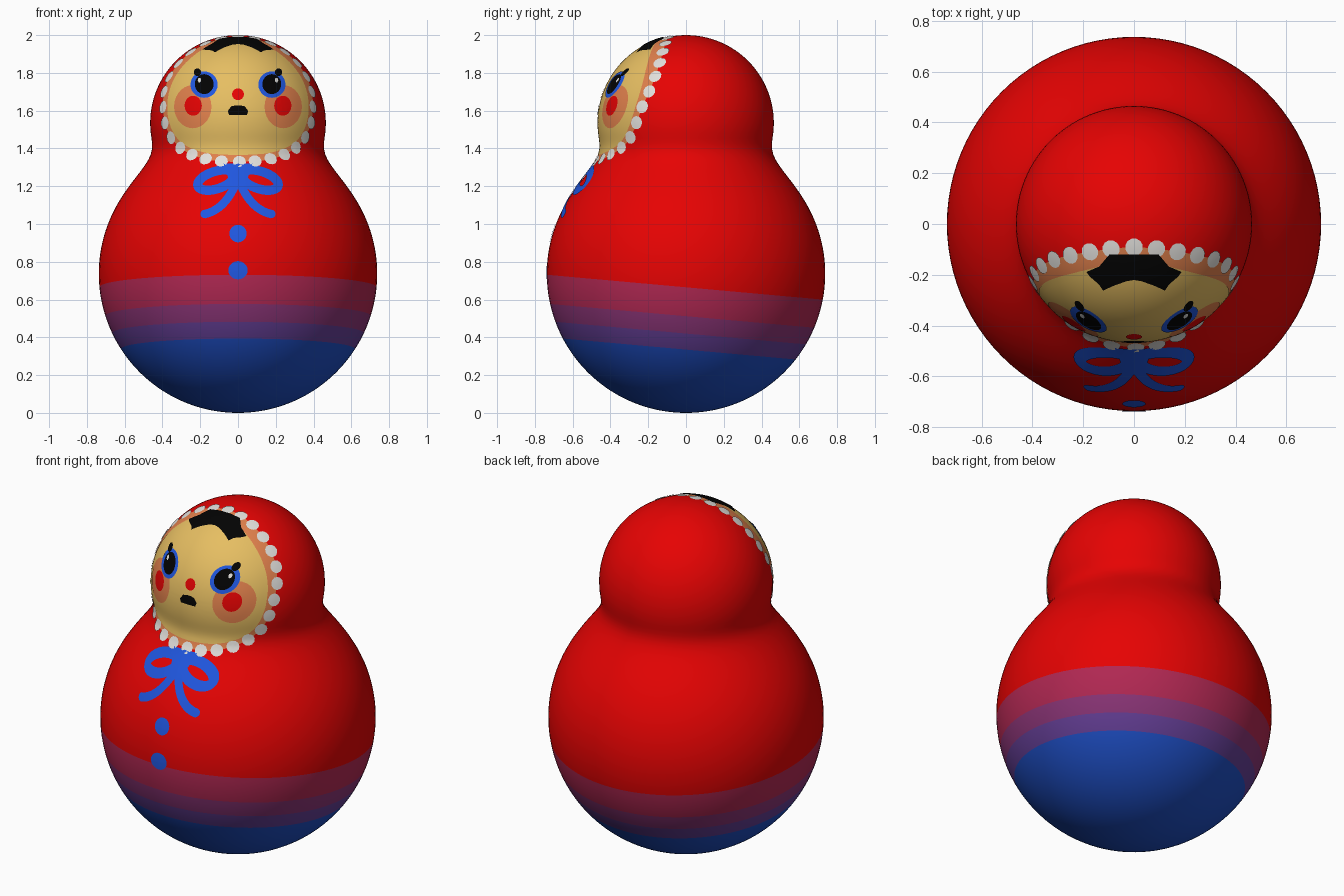
import bpy, bmesh, math
from mathutils import Vector
from mathutils.bvhtree import BVHTree

if "Cube" in bpy.data.objects:
    bpy.data.objects.remove(bpy.data.objects["Cube"])


def material(name, r, g, b):
    m = bpy.data.materials.new(name)
    lin = [(c / 255 / 12.92 if c < 10 else ((c / 255 + 0.055) / 1.055) ** 2.4) for c in (r, g, b)]
    m.diffuse_color = (*lin, 1)
    m.use_nodes = True
    m.node_tree.nodes["Principled BSDF"].inputs["Base Color"].default_value = m.diffuse_color
    return m


RED = material("red", 230, 3, 3)
PLUM = material("plum", 178, 40, 83)
PURPLE = material("purple", 138, 52, 118)
VIOLET = material("violet", 100, 62, 149)
DEEP_BLUE = material("deep blue", 30, 78, 196)
BLUE = material("bright blue", 32, 87, 224)
SKIN = material("skin", 230, 190, 98)
PEACH = material("peach", 224, 128, 76)
WHITE = material("white", 226, 224, 220)
BLACK = material("black", 3, 3, 3)


def finish(bm, name, mats):
    me = bpy.data.meshes.new(name)
    bm.to_mesh(me)
    bm.free()
    for m in mats:
        me.materials.append(m)
    for p in me.polygons:
        p.use_smooth = True
    ob = bpy.data.objects.new(name, me)
    bpy.context.collection.objects.link(ob)
    return ob


# ---- body: two blended balls, turned round the z axis
def radius(z):
    lower = math.sqrt(max(0, 0.737 ** 2 - (z - 0.737) ** 2))
    head = math.sqrt(max(0, 0.465 ** 2 - (z - 1.535) ** 2))
    return (lower ** 6 + head ** 6) ** (1 / 6)


bm = bmesh.new()
steps = 100
heights = [1 - math.cos(math.pi * i / steps) for i in range(steps + 1)]
profile = [bm.verts.new((radius(z), 0, z)) for z in heights]
edges = [bm.edges.new(pair) for pair in zip(profile, profile[1:])]
bmesh.ops.spin(bm, geom=profile + edges, axis=(0, 0, 1), cent=(0, 0, 0),
               angle=2 * math.pi, steps=96)
bmesh.ops.remove_doubles(bm, verts=bm.verts, dist=1e-4)
bmesh.ops.recalc_face_normals(bm, faces=bm.faces)
SURFACE = BVHTree.FromBMesh(bm)

# tilted colour bands round the base
TILT = 0.09
bands = [0.665, 0.512, 0.42, 0.335]
for h in bands:
    bmesh.ops.bisect_plane(bm, geom=bm.verts[:] + bm.edges[:] + bm.faces[:], dist=1e-5,
                           plane_co=(0, 0, h), plane_no=(0, TILT, 1))
for f in bm.faces:
    c = f.calc_center_median()
    f.material_index = sum(c.z + TILT * c.y < h for h in bands)
finish(bm, "body", [RED, PLUM, PURPLE, VIOLET, DEEP_BLUE])


# ---- helpers for paint laid on the body surface
def cast(origin, direction, off):
    loc, nor, _, _ = SURFACE.ray_cast(Vector(origin), Vector(direction))
    if nor.dot(loc - Vector((0, 0, 1))) < 0:
        nor = -nor
    return loc + nor * off


def from_front(x, z, off):
    return cast((x, -3, z), (0, 1, 0), off)


def from_top(x, y, off):
    return cast((x, y, 4), (0, 0, -1), off)


def sheet(name, mat, rows, closed):
    """Skin a grid of 3D points into a thin paint layer."""
    bm = bmesh.new()
    grid = [[bm.verts.new(p) for p in row] for row in rows]
    n = len(rows[0])
    for a, b in zip(grid, grid[1:]):
        for i in range(n if closed else n - 1):
            j = (i + 1) % n
            bm.faces.new((a[i], a[j], b[j], b[i]))
    bmesh.ops.remove_doubles(bm, verts=bm.verts, dist=1e-5)
    bm.normal_update()
    for f in bm.faces:
        if f.normal.dot(f.calc_center_median() - Vector((0, 0, 1))) < 0:
            f.normal_flip()
    return finish(bm, name, [mat])


def patch(name, mat, centre, outline, off, project=from_front, rings=4):
    """Filled shape, drawn flat and projected on the body."""
    cx, cy = centre
    rows = [[project(cx + (x - cx) * k / rings, cy + (y - cy) * k / rings, off)
             for x, y in outline] for k in range(rings + 1)]
    return sheet(name, mat, rows, True)


def oval(name, mat, x, z, rx, rz, off, n=28):
    pts = [(x + rx * math.cos(2 * math.pi * i / n), z + rz * math.sin(2 * math.pi * i / n))
           for i in range(n)]
    return patch(name, mat, (x, z), pts, off)


def dense(pts, k=4):
    out = []
    for (ax, ay), (bx, by) in zip(pts, pts[1:] + pts[:1]):
        out += [(ax + (bx - ax) * i / k, ay + (by - ay) * i / k) for i in range(k)]
    return out


def ribbon(name, path, width, off, closed):
    """Constant-width brush stroke along a path of (x, z)."""
    n, left, mid, right = len(path), [], [], []
    for i, (x, z) in enumerate(path):
        a = path[(i - 1) % n] if closed else path[max(i - 1, 0)]
        b = path[(i + 1) % n] if closed else path[min(i + 1, n - 1)]
        d = Vector((b[0] - a[0], b[1] - a[1])).normalized() * width / 2
        left.append(from_front(x - d.y, z + d.x, off))
        mid.append(from_front(x, z, off))
        right.append(from_front(x + d.y, z - d.x, off))
    return sheet(name, BLUE, [left, mid, right], closed)


# ---- face outline, spaced evenly over the surface
def outline_point(t):
    c, s = math.cos(t), math.sin(t)
    e = 2 / 1.93 if s > 0 else 2 / 2.6
    x = 0.395 * math.copysign(abs(c) ** e, c)
    z = 1.645 + (0.346 if s > 0 else 0.317) * math.copysign(abs(s) ** e, s)
    return from_front(x, z, 0)


N = 84
fine = [outline_point(math.pi / 2 + 2 * math.pi * i / 1200) for i in range(1201)]
lengths = [0]
for a, b in zip(fine, fine[1:]):
    lengths.append(lengths[-1] + (b - a).length)
rim, j = [], 0
for i in range(N):
    while lengths[j] < lengths[-1] * i / N:
        j += 1
    rim.append(fine[j])

HEAD = Vector((0, 0, 1.6))
FRONT = Vector((0, -1, 0))


def face_layer(name, mat, off, inset=0.0, upper_inset=0.0):
    """Layer filling the outline; the upper sides can be drawn in further."""
    rows = [[] for _ in range(17)]
    for p in rim:
        d = (p - HEAD).normalized()
        a = math.atan2(d.z, abs(d.x))
        scale = 1 - inset - upper_inset * max(0, math.sin(2 * a))
        for k, row in enumerate(rows):
            row.append(cast(HEAD, FRONT.slerp(d, scale * k / 16), off))
    return sheet(name, mat, rows, True)


face_layer("face_border", PEACH, 0.002)
face_layer("face", SKIN, 0.0035, 0.085, 0.055)

# lace beads round the face
for i in range(0, N, 3):
    p = rim[i]
    _, nor, _, _ = SURFACE.find_nearest(p)
    u = nor.orthogonal().normalized()
    v = nor.cross(u)
    rows = []
    for r in (0, 0.017, 0.035):
        row = []
        for k in range(12):
            a = math.pi * k / 6
            q, qn, _, _ = SURFACE.find_nearest(p + u * r * math.cos(a) + v * r * math.sin(a))
            row.append(q + qn * 0.005)
        rows.append(row)
    sheet("lace_bead", WHITE, rows, True)

# hair, drawn from above
half = [(0, -0.217), (0.03, -0.222), (0.08, -0.24), (0.12, -0.258), (0.135, -0.235),
        (0.17, -0.205), (0.185, -0.186), (0.135, -0.165), (0.095, -0.118)]
hair = half + [(-x, y) for x, y in reversed(half[1:])]
patch("hair", BLACK, (0, -0.18), dense(hair, 3), 0.0075, from_top, 6)

# eyes, cheeks and bow halves, mirrored left and right
for s in (-1, 1):
    oval("cheek", PEACH, s * 0.237, 1.62, 0.098, 0.113, 0.005)
    oval("cheek_blush", RED, s * 0.234, 1.625, 0.045, 0.052, 0.0062)
    oval("eye_rim", BLUE, s * 0.177, 1.735, 0.071, 0.069, 0.0068)
    oval("eye", BLACK, s * 0.176, 1.737, 0.049, 0.052, 0.008)
    oval("eyelash", BLACK, s * 0.211, 1.799, 0.019, 0.02, 0.008, 16)
    oval("eye_glint", WHITE, s * 0.2, 1.757, 0.009, 0.012, 0.0092, 12)

    tilt = math.radians(18)
    loop = []
    for i in range(40):
        a = 2 * math.pi * i / 40
        x, z = 0.1 * math.cos(a), 0.046 * math.sin(a)
        loop.append((s * (0.116 + x * math.cos(tilt) + z * math.sin(tilt)),
                     1.23 - x * math.sin(tilt) + z * math.cos(tilt)))
    ribbon("bow_loop", loop, 0.049, 0.004, True)
    tail = [(s * (2 * t * (1 - t) * 0.06 + t * t * 0.178),
             (1 - t) ** 2 * 1.24 + 2 * t * (1 - t) * 1.075 + t * t * 1.05)
            for t in [i / 16 for i in range(17)]]
    ribbon("bow_tail", tail, 0.044, 0.0045, False)
    oval("bow_tail_end", BLUE, s * 0.176, 1.051, 0.022, 0.022, 0.0048, 16)

# nose and mouth
oval("nose", RED, 0, 1.685, 0.031, 0.031, 0.006)
mouth = [(-0.054, 1.597), (-0.035, 1.622), (-0.012, 1.627), (0.012, 1.627), (0.035, 1.622),
         (0.054, 1.597), (0.046, 1.577), (-0.046, 1.577)]
patch("mouth", BLACK, (0, 1.6), dense(mouth), 0.006)

# bow knot and buttons
knot = [(-0.075, 1.317), (0.075, 1.317), (0.055, 1.25), (0.03, 1.195), (0, 1.18),
        (-0.03, 1.195), (-0.055, 1.25)]
patch("bow_knot", BLUE, (0, 1.25), dense(knot), 0.005)
oval("upper_button", BLUE, 0, 0.948, 0.046, 0.046, 0.004)
oval("lower_button", BLUE, 0, 0.755, 0.051, 0.048, 0.004)
